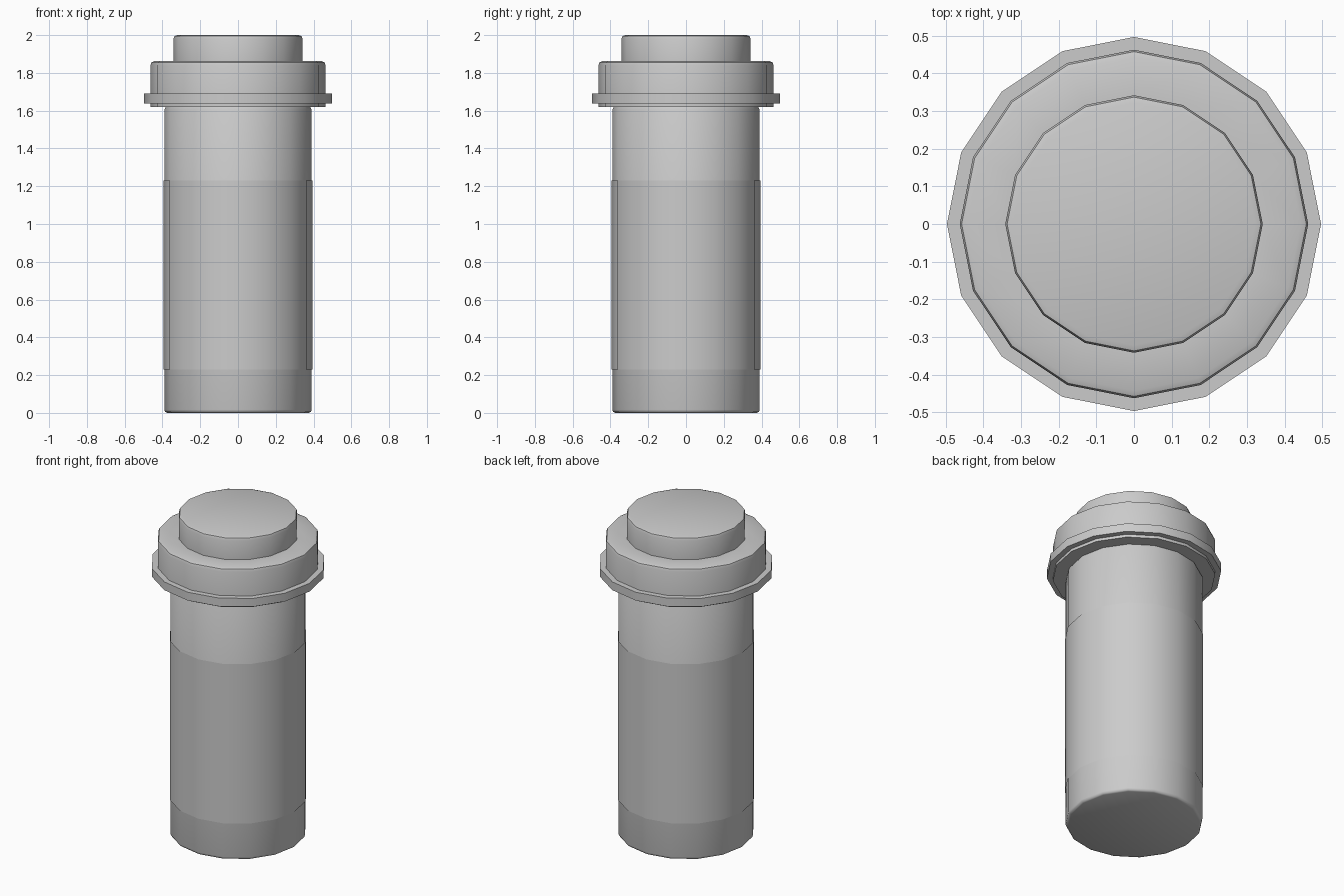
import bpy, bmesh, math

if "Cube" in bpy.data.objects:
    bpy.data.objects.remove(bpy.data.objects["Cube"])

SIDES = 16


def lathe(name, profile, closed=False):
    """Spin (radius, z) points round z; a radius of 0 closes an end."""
    bm = bmesh.new()
    rings = []
    for r, z in profile:
        if r == 0:
            rings.append([bm.verts.new((0, 0, z))] * SIDES)
        else:
            rings.append([bm.verts.new((r * math.cos(2 * math.pi * i / SIDES),
                                        r * math.sin(2 * math.pi * i / SIDES), z))
                          for i in range(SIDES)])
    pairs = list(zip(rings, rings[1:]))
    if closed:
        pairs.append((rings[-1], rings[0]))
    for a, b in pairs:
        for i in range(SIDES):
            j = (i + 1) % SIDES
            bm.faces.new(list(dict.fromkeys((a[i], a[j], b[j], b[i]))))
    mesh = bpy.data.meshes.new(name)
    bm.to_mesh(mesh)
    bm.free()
    ob = bpy.data.objects.new(name, mesh)
    bpy.context.collection.objects.link(ob)
    bpy.ops.object.select_all(action='DESELECT')
    ob.select_set(True)
    bpy.context.view_layer.objects.active = ob
    bpy.ops.object.shade_smooth_by_angle(angle=math.radians(50))
    return ob


# cylindrical container with a softened base edge
lathe("container_body", [(0, 0), (0.375, 0), (0.386, 0.005), (0.39, 0.017),
                         (0.39, 1.605), (0.38, 1.625), (0, 1.625)])

# thin open label sleeve wrapped round the body
lathe("label_sleeve", [(0.394, 0.23), (0.394, 1.23)])

# stepped cap: wide skirt and smaller raised top
lathe("cap", [(0, 1.62), (0.463, 1.62), (0.463, 1.84), (0.458, 1.856), (0.443, 1.862),
              (0.342, 1.862), (0.342, 1.98), (0.337, 1.995), (0.322, 2.0), (0, 2.0)])

# flange ring round the bottom of the cap
lathe("cap_ring", [(0.45, 1.638), (0.497, 1.638), (0.497, 1.69), (0.45, 1.69)], closed=True)
